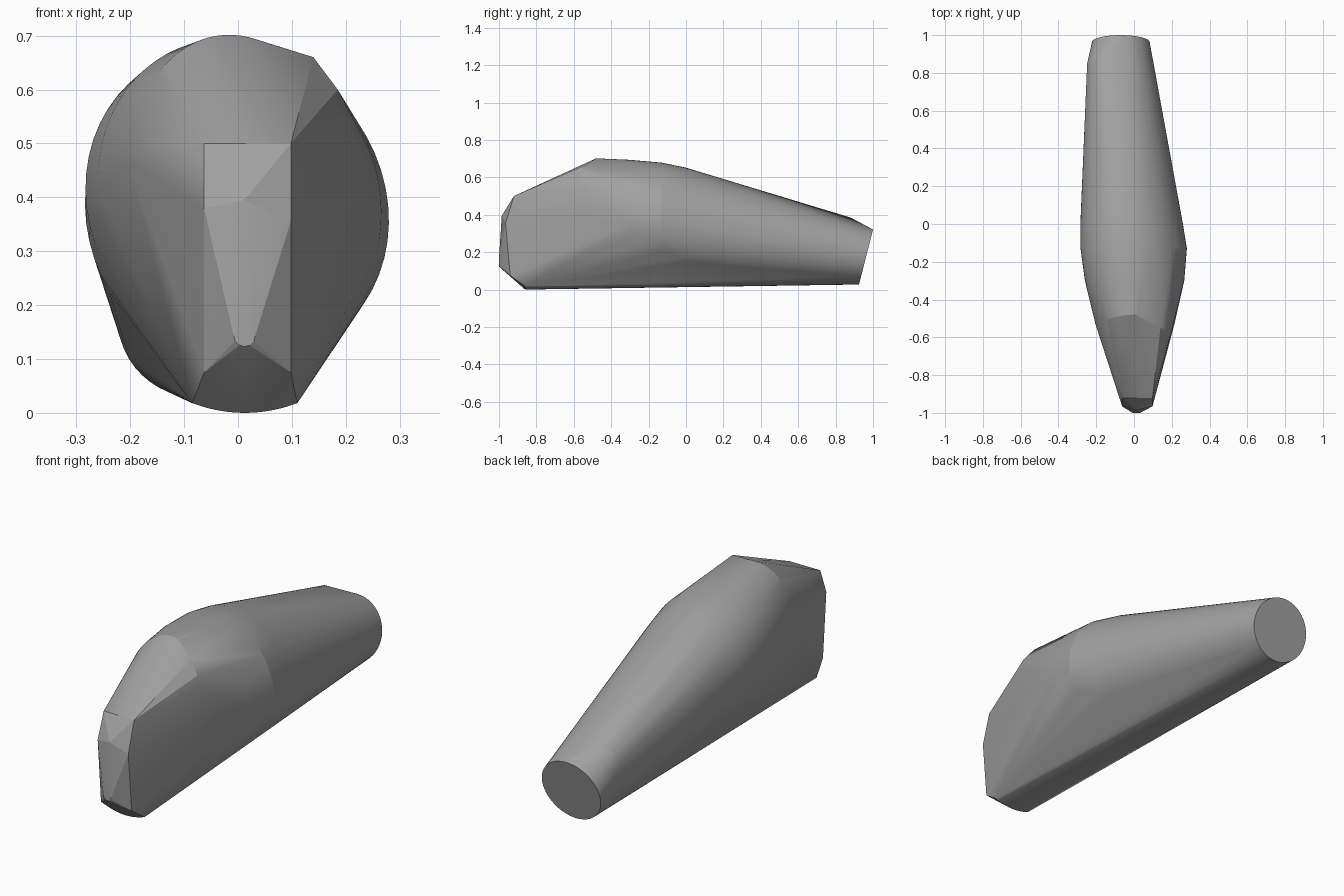
import bpy, bmesh, math
from math import sin, cos, radians

cube = bpy.data.objects.get("Cube")
if cube:
    bpy.data.objects.remove(cube, do_unlink=True)

grey = bpy.data.materials.new("mid_grey")
grey.use_nodes = True
GREY = (0.36, 0.36, 0.36, 1)
grey.diffuse_color = GREY
grey.node_tree.nodes["Principled BSDF"].inputs["Base Color"].default_value = GREY


def body_ring(y, left, right, top, bow=0.0, start=-40, end=220, steps=40):
    """Open, slightly skewed oval across the body; its sides can bow forwards."""
    mid, half = (left + right) / 2, (right - left) / 2
    points = []
    for i in range(steps + 1):
        t = radians(start + (end - start) * i / steps)
        points.append((mid + half * cos(t), y - bow * cos(t) ** 2,
                       top - 0.29 + 0.29 * sin(t) - 0.03 * cos(t)))
    return points


points = []

# Broad rounded shoulder
points += body_ring(0.0, -0.284, 0.259, 0.65)
points += body_ring(-0.13, -0.283, 0.28, 0.677)
points += body_ring(-0.3, -0.26, 0.266, 0.692, start=-15, end=195)
points += body_ring(-0.48, -0.205, 0.215, 0.70, bow=0.05, start=5, end=175)
points += [(0.14, -0.55, 0.66), (0.185, -0.57, 0.60), (0.195, -0.58, 0.55)]

# Tilted round end cap
for i in range(48):
    a = math.tau * i / 48
    points.append((-0.07 + 0.153 * cos(a), 0.9625 + 0.0375 * sin(a), 0.174 + 0.147 * sin(a)))

# Small ridge ahead of the end cap
points += [(-0.16, 0.88, 0.385), (-0.215, 0.865, 0.36), (-0.248, 0.85, 0.31)]

# Narrow chamfered nose
for x, low in ((-0.063, 0.38), (0.098, 0.355)):
    points += [(x, -0.92, 0.5), (x, -0.965, low), (x, -0.94, 0.075)]
points.append((0.012, -0.985, 0.395))
for i in range(12):
    a = math.tau * i / 12
    points.append((0.012 + 0.02 * cos(a), -1.0, 0.143 + 0.02 * sin(a)))

# Curved lower front edge
for i in range(13):
    u = i / 6 - 1
    points.append((0.0125 + 0.0975 * u, -0.86, 0.018 * u * u))

# Wrap all the sections in one taut skin
bm = bmesh.new()
for p in points:
    bm.verts.new(p)
hull = bmesh.ops.convex_hull(bm, input=bm.verts)
unused = {g for g in hull["geom_interior"] + hull["geom_unused"]
          if isinstance(g, bmesh.types.BMVert)}
bmesh.ops.delete(bm, geom=list(unused), context="VERTS")
bmesh.ops.dissolve_limit(bm, angle_limit=radians(0.5), verts=bm.verts, edges=bm.edges)
bmesh.ops.recalc_face_normals(bm, faces=bm.faces)
mesh = bpy.data.meshes.new("tapered_body")
bm.to_mesh(mesh)
bm.free()
mesh.materials.append(grey)
body = bpy.data.objects.new("tapered_body", mesh)
bpy.context.collection.objects.link(body)
bpy.context.view_layer.objects.active = body
body.select_set(True)
bpy.ops.object.shade_smooth_by_angle(angle=radians(12))
